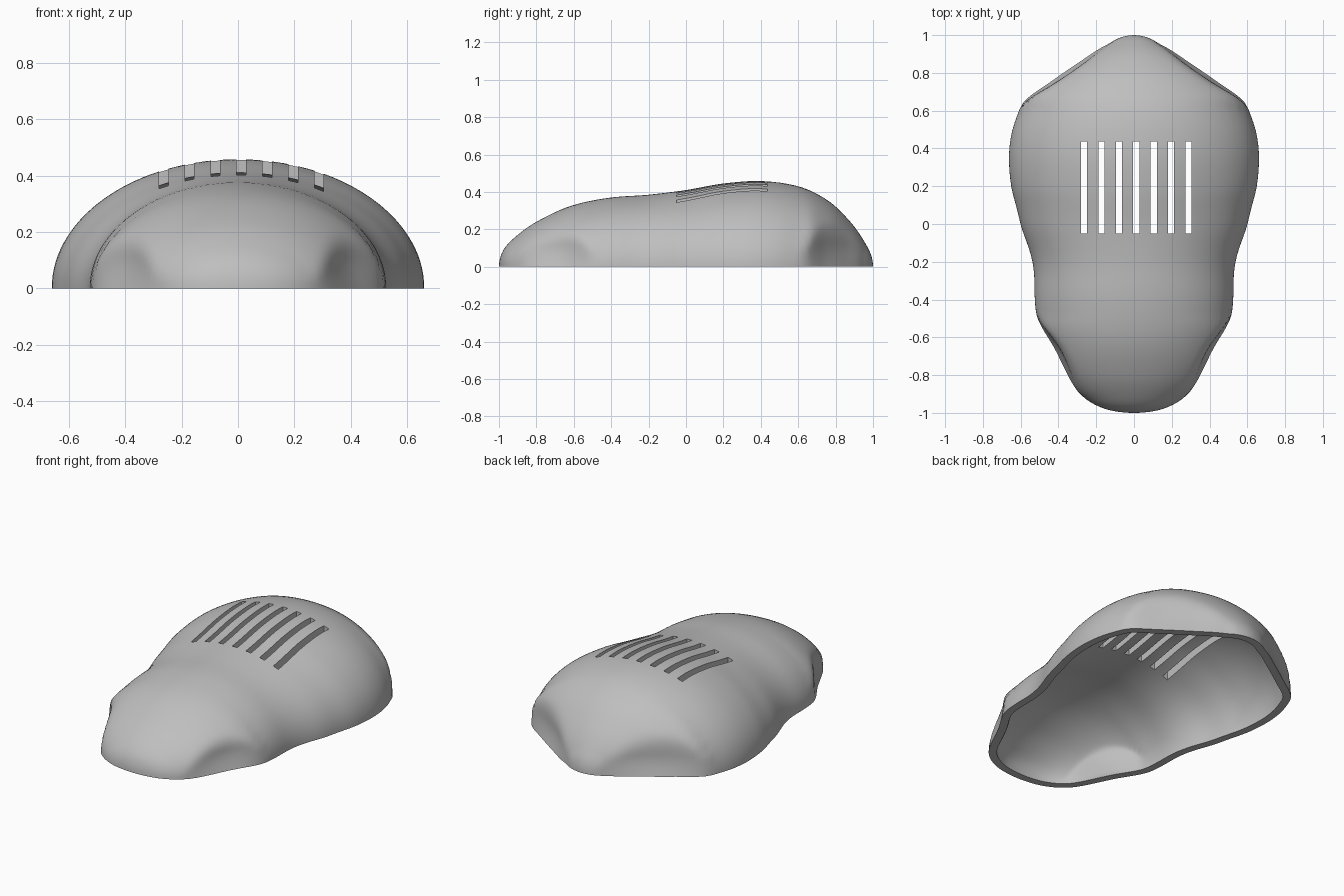
import bpy, bmesh, math
from mathutils import Vector

if "Cube" in bpy.data.objects:
    bpy.data.objects.remove(bpy.data.objects["Cube"])

SEGMENTS, RINGS, WALL = 160, 40, 0.045

# Profiles: (y, half width at the base) and (y, crown height)
WIDTH = [(-1, 0), (-.98, .15), (-.93, .25), (-.87, .31), (-.66, .42), (-.5, .51),
         (-.4, .525), (-.25, .53), (-.15, .55), (-.02, .595), (.08, .62), (.2, .65),
         (.35, .662), (.47, .65), (.57, .62), (.65, .58), (.75, .445), (.85, .3),
         (.945, .15), (.975, .1), (1, 0)]
HEIGHT = [(-1, 0), (-.97, .1), (-.9, .17), (-.8, .24), (-.6, .33), (-.4, .37),
          (-.2, .385), (0, .41), (.2, .445), (.4, .458), (.6, .43), (.75, .36),
          (.87, .25), (.95, .14), (1, 0)]


def profile(points, y):
    """Smooth curve through the squared values, so both ends round off."""
    if abs(y) >= 1:
        return 0.0
    pts = [(a, b * b) for a, b in points]
    i = next(k for k in range(len(pts) - 1) if y <= pts[k + 1][0])

    def slope(k):
        a, b = pts[max(k - 1, 0)], pts[min(k + 1, len(pts) - 1)]
        return (b[1] - a[1]) / (b[0] - a[0])
    (y0, v0), (y1, v1) = pts[i], pts[i + 1]
    d = y1 - y0
    t = (y - y0) / d
    v = (v0 * (1 + 2 * t) * (1 - t) ** 2 + v1 * t * t * (3 - 2 * t)
         + d * t * (1 - t) * (slope(i) * (1 - t) - slope(i + 1) * t))
    return math.sqrt(max(v, 0))


def window(y, lo, hi):
    return math.sin(math.pi * (y - lo) / (hi - lo)) if lo < y < hi else 0.0


def inside(p):
    """Elliptical sections, scooped near the base at four corners."""
    w, h = profile(WIDTH, p.y), profile(HEIGHT, p.y)
    if p.z >= h or w == 0:
        return False
    scoop = window(p.y, .62, .99) + .8 * window(p.y, -.92, -.48)
    dome = (w + .07 * scoop) * math.sqrt(1 - (p.z / h) ** 2)
    flare = w - .035 * scoop * math.sin(min(p.z / .12, 1) * math.pi / 2)
    k = .06 * scoop + 1e-6
    blend = max(k - abs(dome - flare), 0)
    return abs(p.x) < min(dome, flare) - blend * blend / (4 * k)


def surface_point(theta, phi):
    ray = Vector((.66 * math.cos(theta) * math.cos(phi),
                  math.sin(theta) * math.cos(phi), .457 * math.sin(phi)))
    lo, hi = 0.0, 1.6
    for _ in range(20):
        mid = (lo + hi) / 2
        lo, hi = (mid, hi) if inside(ray * mid) else (lo, mid)
    return ray * lo


def skin(bm, rings, top, flip):
    for j in range(RINGS):
        for i in range(SEGMENTS):
            n = (i + 1) % SEGMENTS
            if j < RINGS - 1:
                f = [rings[j][i], rings[j][n], rings[j + 1][n], rings[j + 1][i]]
            else:
                f = [rings[j][i], rings[j][n], top]
            bm.faces.new(f[::-1] if flip else f)


# Outer skin
bm = bmesh.new()
outer = [[bm.verts.new(surface_point(2 * math.pi * i / SEGMENTS, math.pi / 2 * j / RINGS))
          for i in range(SEGMENTS)] for j in range(RINGS)]
top = bm.verts.new((0, 0, profile(HEIGHT, 0)))
skin(bm, outer, top, False)
bm.normal_update()

# Inner skin, offset by the wall thickness, and the flat rim
inner = []
for j, ring in enumerate(outer):
    row = []
    for v in ring:
        n = v.normal.copy()
        if j == 0:
            n.z = 0
            n.normalize()
        co = v.co - n * WALL
        co.z = max(co.z, j * .004) if j else 0
        row.append(bm.verts.new(co))
    inner.append(row)
inner_top = bm.verts.new(top.co - top.normal * WALL)
skin(bm, inner, inner_top, True)
for i in range(SEGMENTS):
    n = (i + 1) % SEGMENTS
    bm.faces.new([outer[0][n], outer[0][i], inner[0][i], inner[0][n]])
bmesh.ops.recalc_face_normals(bm, faces=bm.faces[:])

mesh = bpy.data.meshes.new("shell")
bm.to_mesh(mesh)
bm.free()
shell = bpy.data.objects.new("shell", mesh)
bpy.context.collection.objects.link(shell)

# Seven vent slots
bm = bmesh.new()
for i in range(7):
    box = bmesh.ops.create_cube(bm, size=1)["verts"]
    bmesh.ops.scale(bm, verts=box, vec=(.033, .485, .5))
    bmesh.ops.translate(bm, verts=box, vec=(-.264 + .092 * i, .193, .45))
mesh = bpy.data.meshes.new("slot_cutter")
bm.to_mesh(mesh)
bm.free()
cutter = bpy.data.objects.new("slot_cutter", mesh)
bpy.context.collection.objects.link(cutter)
cutter.hide_render = True

cut = shell.modifiers.new("slots", "BOOLEAN")
cut.operation = "DIFFERENCE"
cut.solver = "EXACT"
cut.object = cutter
bpy.ops.object.select_all(action="DESELECT")
shell.select_set(True)
bpy.context.view_layer.objects.active = shell
bpy.ops.object.modifier_apply(modifier=cut.name)
bpy.data.objects.remove(cutter)

# Colour and shading
grey = bpy.data.materials.new("plain grey")
grey.use_nodes = True
colour = (.52, .52, .52, 1)
grey.diffuse_color = colour
grey.node_tree.nodes["Principled BSDF"].inputs["Base Color"].default_value = colour
shell.data.materials.clear()
shell.data.materials.append(grey)
bpy.ops.object.shade_smooth_by_angle(angle=math.radians(35))
